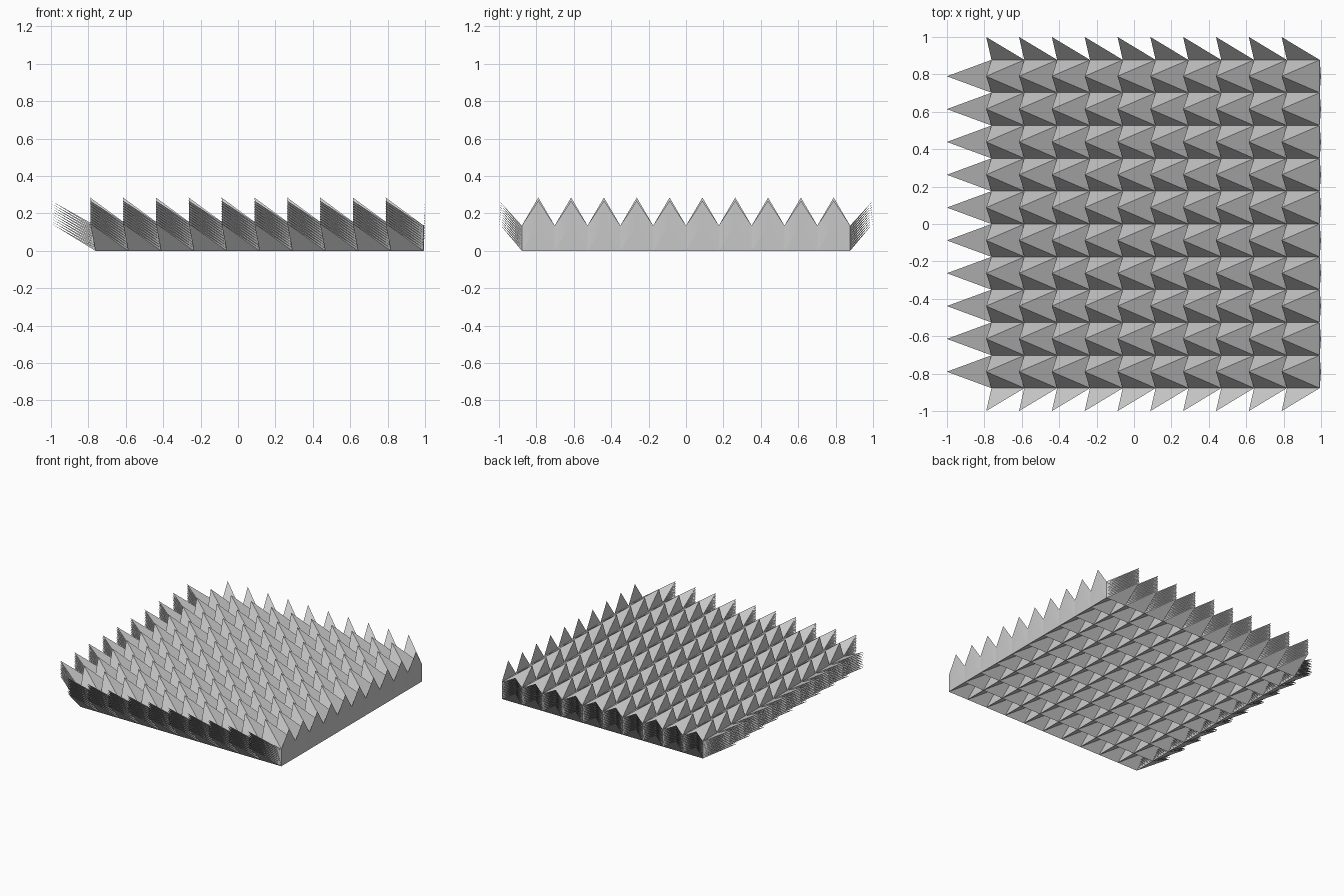
import bpy, bmesh
from mathutils import Vector

if "Cube" in bpy.data.objects:
    bpy.data.objects.remove(bpy.data.objects["Cube"])

N = 10                                   # cells along every axis
CELL = Vector((0.1755, 0.1755, 0.0135))  # flattened cell size
OUT = Vector((0.1225, 0.1225, 0.010))    # how far a tip goes along its face direction
LEAN = Vector((-0.116, 0.0, 0.14))       # shared lean of all the tips
CENTRE = Vector((0.1155, 0.0, N * CELL.z / 2))

# Slab: a cube split into 10 x 10 tiles on each side
bm = bmesh.new()
bmesh.ops.create_cube(bm, size=N)
bmesh.ops.subdivide_edges(bm, edges=bm.edges[:], cuts=N - 1, use_grid_fill=True)

# Spikes: each tile gets a centre point, which is pushed out and leaned over
tips = set(bmesh.ops.poke(bm, faces=bm.faces[:])["verts"])
half = N / 2
for v in bm.verts:
    face_dir = [0 if abs(c) < half - 0.01 else (1 if c > 0 else -1) for c in v.co]
    v.co = v.co * CELL + CENTRE
    if v in tips:
        v.co += Vector(face_dir) * OUT + LEAN

mesh = bpy.data.meshes.new("spiked_slab")
bm.to_mesh(mesh)
bm.free()
slab = bpy.data.objects.new("spiked_slab", mesh)
bpy.context.collection.objects.link(slab)
